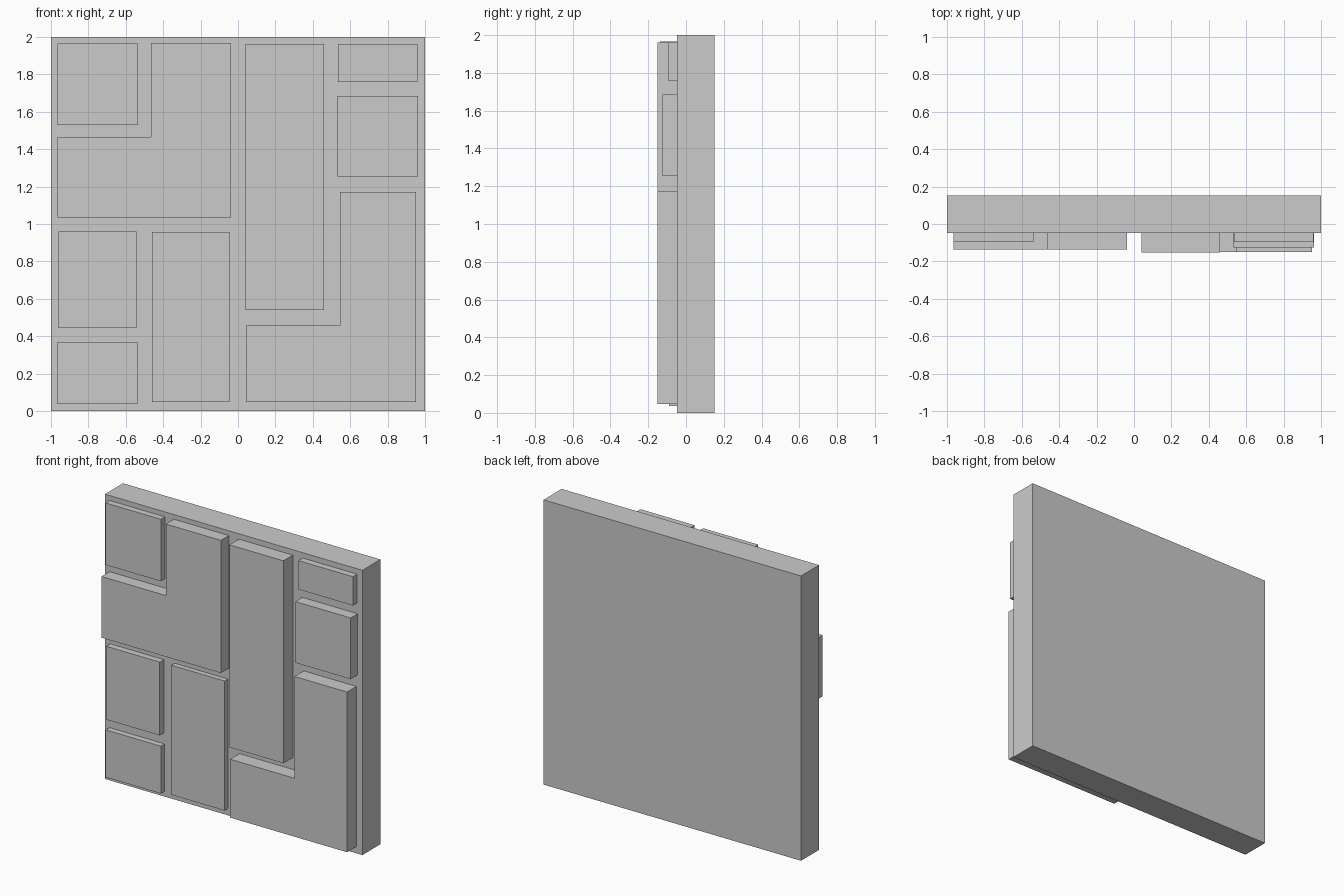
import bpy, bmesh

if "Cube" in bpy.data.objects:
    bpy.data.objects.remove(bpy.data.objects["Cube"])

FRONT, BACK = -0.048, 0.152   # slab faces along y


def extrude_profile(name, points, y_back, depth):
    """Extrude an (x, z) outline towards the front (-y)."""
    bm = bmesh.new()
    face = bm.faces.new([bm.verts.new((x, y_back, z)) for x, z in points])
    result = bmesh.ops.extrude_face_region(bm, geom=[face], use_keep_orig=True)
    moved = [v for v in result["geom"] if isinstance(v, bmesh.types.BMVert)]
    bmesh.ops.translate(bm, vec=(0, -depth, 0), verts=moved)
    bmesh.ops.recalc_face_normals(bm, faces=bm.faces)
    mesh = bpy.data.meshes.new(name)
    bm.to_mesh(mesh)
    bm.free()
    obj = bpy.data.objects.new(name, mesh)
    bpy.context.collection.objects.link(obj)
    return obj


def rect(x0, x1, z0, z1):
    return [(x0, z0), (x1, z0), (x1, z1), (x0, z1)]


def ell(x0, x1, z0, z1, step_x, step_z):
    """L outline: full-width foot with a raised right-hand column."""
    return [(x0, z0), (x1, z0), (x1, z1), (step_x, z1), (step_x, step_z), (x0, step_z)]


# Backing slab
extrude_profile("backing_slab", rect(-1, 1, 0, 2), BACK, BACK - FRONT)

# Raised panels: outline and height above the slab
panels = {
    "top_left_panel": (rect(-0.965, -0.535, 1.53, 1.965), 0.045),
    "left_l_panel": (ell(-0.965, -0.037, 1.035, 1.967, -0.465, 1.465), 0.089),
    "tall_centre_panel": (rect(0.04, 0.46, 0.54, 1.962), 0.104),
    "top_right_panel": (rect(0.535, 0.96, 1.76, 1.962), 0.047),
    "right_square_panel": (rect(0.533, 0.963, 1.255, 1.685), 0.077),
    "right_l_panel": (ell(0.043, 0.953, 0.047, 1.172, 0.545, 0.457), 0.103),
    "lower_left_panel": (rect(-0.96, -0.543, 0.445, 0.96), 0.045),
    "bottom_left_panel": (rect(-0.965, -0.537, 0.037, 0.37), 0.042),
    "lower_middle_panel": (rect(-0.46, -0.045, 0.047, 0.957), 0.036),
}
for name, (outline, height) in panels.items():
    extrude_profile(name, outline, FRONT, height)
